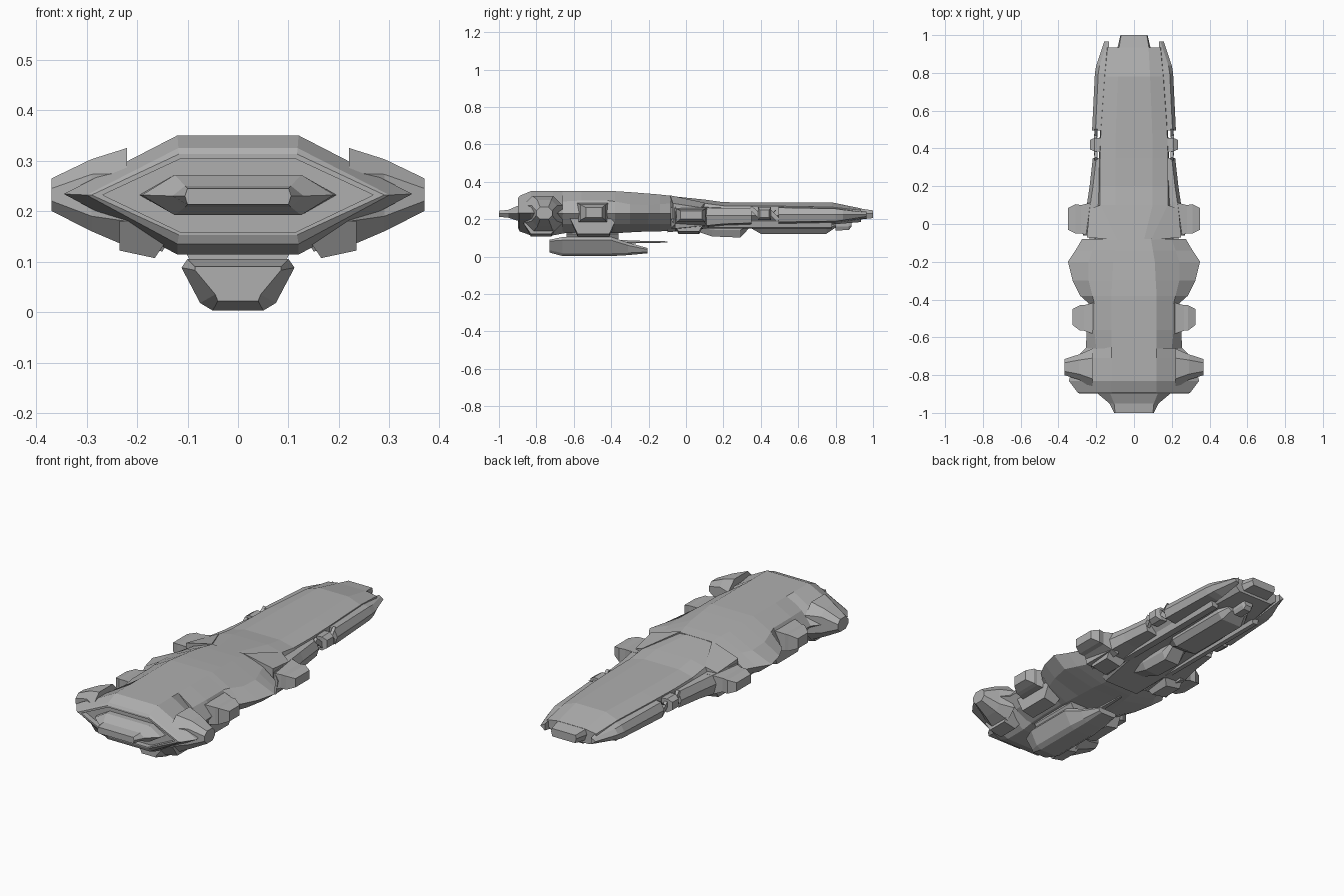
import bpy, bmesh

grey = bpy.data.materials.new("hull_grey")
grey.diffuse_color = (0.43, 0.43, 0.43, 1)


def loft(name, rings, mirror=False):
    """Skin closed rings of equal point count and cap both ends."""
    bm = bmesh.new()
    vs = [[bm.verts.new(p) for p in r] for r in rings]
    n = len(rings[0])
    for a, b in zip(vs, vs[1:]):
        for i in range(n):
            j = (i + 1) % n
            bm.faces.new((a[i], a[j], b[j], b[i]))
    bm.faces.new(vs[0])
    bm.faces.new(vs[-1])
    if mirror:
        g = bmesh.ops.duplicate(bm, geom=bm.verts[:] + bm.edges[:] + bm.faces[:])
        for v in g["geom"]:
            if isinstance(v, bmesh.types.BMVert):
                v.co.x *= -1
    bmesh.ops.recalc_face_normals(bm, faces=bm.faces)
    me = bpy.data.meshes.new(name)
    bm.to_mesh(me)
    bm.free()
    me.materials.append(grey)
    ob = bpy.data.objects.new(name, me)
    bpy.context.collection.objects.link(ob)
    return ob


def sym(y, half):
    """Full cross-section from the right half, listed top to bottom."""
    return [(x, y, z) for x, z in half] + [(-x, y, z) for x, z in reversed(half)]


def hexa(y, tw, zt, mw, zm, bw, zb):
    return sym(y, [(tw, zt), (mw, zm), (bw, zb)])


def side_rect(x, y0, y1, z0, z1):
    return [(x, y0, z0), (x, y1, z0), (x, y1, z1), (x, y0, z1)]


def side_oct(x, y0, y1, z0, z1, c):
    return [(x, y0 + c, z0), (x, y1 - c, z0), (x, y1, z0 + c), (x, y1, z1 - c),
            (x, y1 - c, z1), (x, y0 + c, z1), (x, y0, z1 - c), (x, y0, z0 + c)]


# Stern: nozzle, recessed hexagonal engine face and heavy rim
loft("engine_block", [hexa(*s) for s in (
    (-1.00, .10, .245, .105, .23, .10, .213),
    (-.95, .105, .250, .13, .23, .105, .208),
    (-.90, .125, .272, .19, .232, .125, .192),
    (-.87, .125, .272, .195, .232, .125, .192),
    (-.87, .113, .304, .268, .232, .113, .158),
    (-.898, .113, .304, .268, .232, .113, .158),
    (-.898, .117, .313, .29, .232, .117, .153),
    (-.89, .118, .325, .30, .232, .12, .135),
    (-.83, .12, .350, .345, .234, .12, .114),
    (-.71, .12, .350, .31, .234, .12, .114),
    (-.65, .12, .350, .25, .23, .12, .125))])

# Aft hull with the wide shoulder bulge
loft("aft_hull", [sym(y, [(tw, zt), (uw, uz), (mw, .23), (lw, .175), (bw, zb)])
                  for y, tw, zt, uw, uz, mw, lw, bw, zb in (
    (-.66, .12, .350, .20, .295, .255, .21, .12, .125),
    (-.56, .12, .350, .21, .30, .25, .21, .12, .13),
    (-.42, .12, .350, .21, .30, .24, .21, .12, .13),
    (-.38, .12, .350, .22, .295, .285, .23, .12, .125),
    (-.30, .115, .345, .24, .28, .325, .26, .11, .13),
    (-.20, .11, .337, .24, .275, .35, .28, .10, .135),
    (-.14, .10, .332, .22, .28, .31, .25, .09, .135),
    (-.08, .09, .325, .20, .285, .275, .22, .08, .14))])

# Forward hull with flat deck, tapering to a blunt nose
loft("forward_hull", [sym(y, [(dw * .55, zt), (dw, ze), (mw, zm), (bw, zb)])
                      for y, dw, zt, ze, mw, zm, bw, zb in (
    (-.10, .09, .326, .322, .20, .22, .10, .13),
    (.10, .18, .305, .285, .21, .22, .12, .15),
    (.20, .18, .291, .272, .20, .22, .13, .16),
    (.35, .18, .290, .270, .185, .22, .13, .165),
    (.50, .175, .290, .270, .18, .22, .13, .165),
    (.78, .155, .290, .265, .165, .22, .12, .172),
    (.935, .14, .258, .248, .145, .225, .10, .185))])
loft("nose", [hexa(*s) for s in ((.90, .085, .262, .095, .23, .08, .195),
                                (1.0, .068, .247, .072, .23, .065, .206))])

# Side armour plates, a pair each
def armour(name, sections):
    loft(name, [[(i, y, zt), (o - .018, y, zt - .006), (o, y, zm),
                 (o - .012, y, zb + .01), (i, y, zb)]
                for y, i, o, zt, zm, zb in sections], True)

armour("bow_armour", ((.495, .14, .222, .268, .225, .175), (.80, .13, .207, .262, .225, .18),
                      (.84, .13, .20, .256, .225, .185), (.965, .132, .158, .24, .225, .205)))
armour("mid_armour", ((-.06, .12, .27, .27, .22, .14), (.10, .12, .25, .268, .22, .155),
                      (.20, .12, .235, .265, .22, .165), (.35, .12, .218, .265, .22, .17)))

# Wedge fairings beside the deck, a pair
loft("deck_wedge", [[(.09, -.085, .328), (.25, -.07, .285), (.25, -.07, .20), (.09, -.085, .20)],
                    [(.178, .10, .288), (.235, .08, .262), (.235, .08, .20), (.178, .10, .20)]], True)

# Side pods, pairs
loft("stern_pod", [side_oct(.22, -.87, -.66, .13, .325, .05),
                   side_oct(.29, -.825, -.69, .16, .303, .03),
                   side_oct(.369, -.80, -.715, .20, .265, .02)], True)
loft("middle_pod", [side_rect(.19, -.59, -.41, .18, .29),
                    side_rect(.265, -.565, -.43, .19, .278),
                    side_rect(.285, -.565, -.43, .195, .278),
                    side_rect(.325, -.535, -.45, .21, .262)], True)
loft("fore_pod", [side_rect(.20, -.08, .12, .15, .265),
                  side_rect(.28, -.05, .10, .185, .255),
                  side_rect(.31, -.05, .105, .185, .255),
                  side_rect(.35, -.03, .085, .20, .245)], True)

# Lower sponsons below the pods
def sponson(name, y0, y1, x0, x1, z0, z1):
    loft(name, [[(x0, y0 + .04, z0), (x1, y0 + .04, z0 + .015), (x1, y1 - .04, z0 + .015), (x0, y1 - .04, z0)],
                [(x0 - .05, y0, z1), (x1, y0, z1), (x1, y1, z1), (x0 - .05, y1, z1)]], True)

sponson("middle_sponson", -.62, -.37, .165, .235, .107, .205)
sponson("stern_sponson", -.87, -.68, .165, .235, .107, .18)
sponson("fore_sponson", -.08, .11, .15, .235, .12, .20)

# Bracket with crossed struts in the armour gap
def strut(name, a, b, r=.008):
    loft(name, [[(p[0] + dx * r, p[1] + dy * r, p[2] + dz * r) for dx, dy, dz in
                 ((-1, -1, -1), (1, -1, -1), (1, 1, 1), (-1, 1, 1))] for p in (a, b)], True)

loft("gap_pod", [side_rect(.17, .385, .455, .20, .262), side_rect(.21, .385, .455, .195, .265),
                 side_rect(.234, .395, .445, .21, .25)], True)
for k, (ya, yb) in enumerate(((.345, .40), (.495, .44))):
    strut(f"upper_strut_{k}", (.20, ya, .262), (.205, yb, .21))
    strut(f"lower_strut_{k}", (.20, ya, .195), (.205, yb, .25))

# Belly pod on a neck, with a forward gun
loft("belly_pod", [sym(y, [(tw, zt), (mw, zm), (lw, zl), (bw, zb)])
                   for y, tw, zt, mw, zm, lw, zl, bw, zb in (
    (-.73, .085, .090, .085, .083, .045, .035, .04, .022),
    (-.66, .10, .105, .112, .088, .075, .018, .05, .003),
    (-.40, .10, .105, .112, .088, .075, .018, .05, .003),
    (-.31, .07, .075, .08, .06, .065, .02, .045, .008),
    (-.205, .05, .046, .055, .038, .05, .025, .04, .018))])
loft("belly_neck", [hexa(-.64, .10, .16, .105, .12, .09, .095),
                    hexa(-.36, .10, .16, .105, .12, .09, .095)])
loft("belly_gun", [hexa(-.42, .03, .092, .04, .08, .03, .068),
                   hexa(-.25, .012, .085, .015, .079, .012, .072),
                   hexa(-.10, .006, .082, .008, .079, .006, .075)])

# Keel structures under the forward hull
def keel(name, stations):
    loft(name, [hexa(y, w, .18, w, (.18 + z) / 2, w * .7, z) for y, w, z in stations])

keel("keel_wedge", ((.03, .04, .145), (.14, .06, .108), (.29, .06, .102), (.35, .05, .165)))
keel("long_keel", ((.33, .05, .162), (.40, .085, .122), (.75, .085, .122), (.80, .06, .155)))
keel("bow_sensor", ((.80, .03, .14), (.87, .03, .142), (.885, .025, .16)))
loft("keel_rail", [[(x, y, z) for x, z in ((.10, .20), (.155, .20), (.145, .155), (.115, .15))]
                   for y in (.08, .78)], True)
